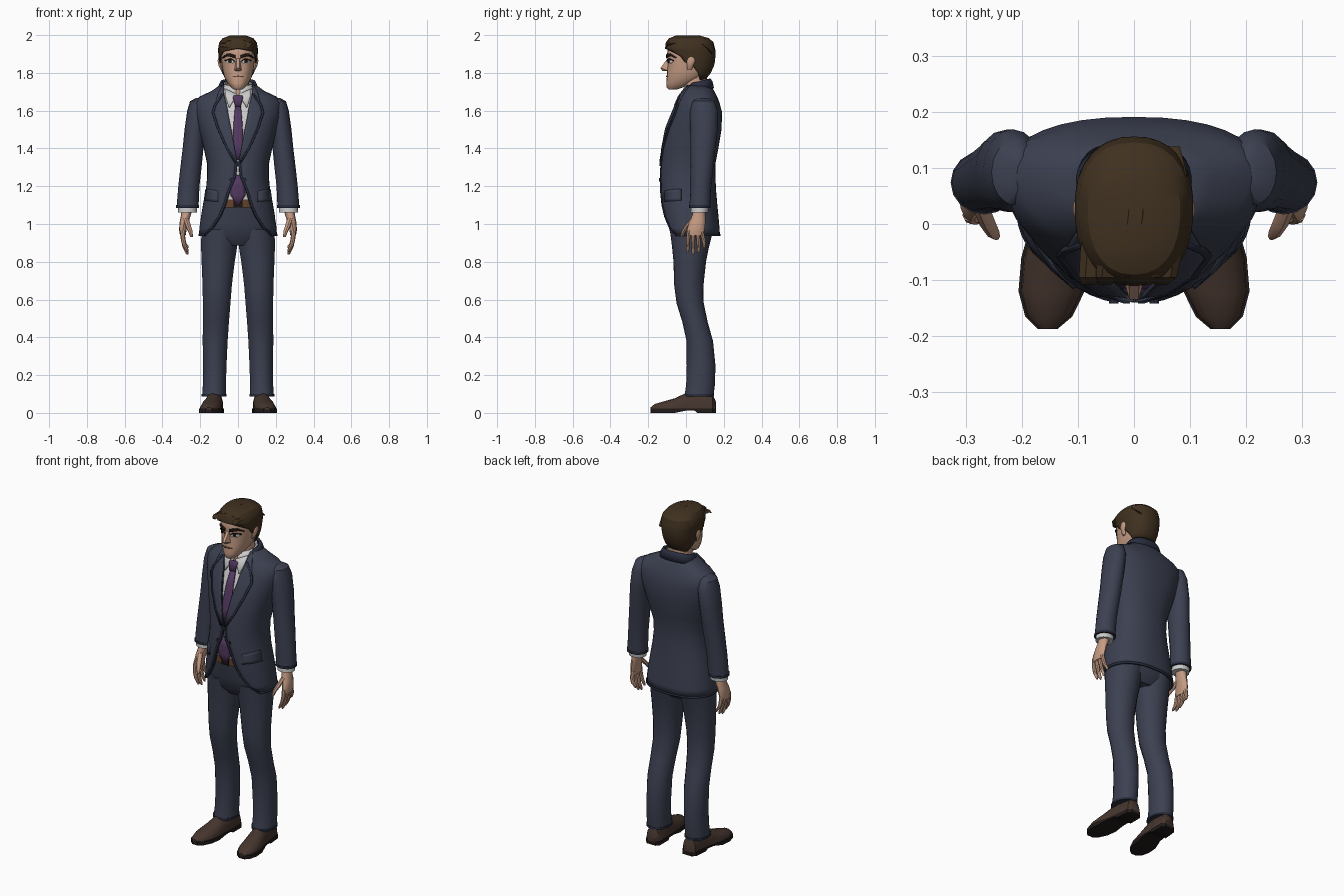
import bpy, bmesh
from math import sin, cos, pi, asin, sqrt

def mat(name, *c):
    m = bpy.data.materials.new(name)
    m.diffuse_color = (*c, 1)
    return m

NAVY = mat("navy cloth", .045, .052, .082)
TRIM = mat("dark trim", .022, .027, .048)
SHIRT = mat("shirt cloth", .58, .58, .6)
TIE = mat("tie cloth", .085, .04, .115)
SKIN = mat("skin", .56, .33, .23)
HAIR = mat("hair", .05, .03, .014)
BROW = mat("brow", .015, .01, .007)
LEATHER = mat("leather", .06, .036, .027)
SOLE = mat("sole", .015, .011, .01)
BELT = mat("belt", .13, .06, .025)
LIP = mat("lip", .2, .08, .06)
SIDES = ((1, "left"), (-1, "right"))

def build(name, verts, faces, m, solid=0, angle=40):
    me = bpy.data.meshes.new(name)
    me.from_pydata(verts, [], faces)
    bm = bmesh.new()
    bm.from_mesh(me)
    bmesh.ops.remove_doubles(bm, verts=bm.verts, dist=.0003)
    bmesh.ops.recalc_face_normals(bm, faces=bm.faces)
    bm.to_mesh(me)
    bm.free()
    me.materials.append(m)
    ob = bpy.data.objects.new(name, me)
    bpy.context.collection.objects.link(ob)
    if solid:
        mod = ob.modifiers.new("thickness", 'SOLIDIFY')
        mod.thickness, mod.offset = solid, 0
    bpy.ops.object.select_all(action='DESELECT')
    ob.select_set(True)
    bpy.context.view_layer.objects.active = ob
    bpy.ops.object.shade_smooth_by_angle(angle=angle * pi / 180)
    return ob

def loft(name, rings, m, closed=True, caps=(True, True), solid=0, side=1, angle=40):
    n = len(rings[0])
    verts = [(side * x, y, z) for r in rings for x, y, z in r]
    faces = [(i*n+j, i*n+(j+1) % n, (i+1)*n+(j+1) % n, (i+1)*n+j)
             for i in range(len(rings)-1) for j in range(n if closed else n-1)]
    if caps[0]:
        faces.append(tuple(range(n)))
    if caps[1]:
        faces.append(tuple(range(len(verts)-n, len(verts))))
    return build(name, verts, faces, m, solid, angle)

# Horizontal ring: half width, front y, back y, y of widest point; t0 leaves a front opening
def oval(z, hw, yf, yb, ym, t0=None, n=24, p=2.3, tilt=0, cx=0):
    pts = []
    for i in range(n):
        t = 2*pi*i/n if t0 is None else t0 + (2*pi - 2*t0)*i/(n-1)
        s, c = sin(t), cos(t)
        x = hw * abs(s)**(2/p) * (1 if s > 0 else -1)
        y = ym - (ym-yf)*c**(2/p) if c > 0 else ym + (yb-ym)*(-c)**(2/p)
        pts.append((cx + x, y, z + tilt*(y-ym)))
    return pts

def disc(z, cx, cy, rx, ry, n=14):
    return oval(z, rx, cy-ry, cy+ry, cy, n=n, p=2, cx=cx)

# Front y of a lofted table at (x, z)
def surf_y(table, x, z, p=2.3):
    rows = sorted(table)
    z = min(max(z, rows[0][0]), rows[-1][0])
    for a, b in zip(rows, rows[1:]):
        if z <= b[0]:
            k = (z-a[0])/(b[0]-a[0])
            hw, yf, _, ym = [a[i]+(b[i]-a[i])*k for i in range(1, 5)]
            u = min(.97, abs(x)/hw)**(p/2)
            return ym - (ym-yf)*sqrt(1-u*u)**(2/p)

# Strip between two rails of (x, z) points, laid on a lofted front
def patch(name, table, pairs, m, off=.006, solid=.006, side=1, cols=5):
    rings = []
    for (xa, za), (xb, zb) in pairs:
        row = []
        for j in range(cols):
            x, z = xa+(xb-xa)*j/(cols-1), za+(zb-za)*j/(cols-1)
            row.append((x, surf_y(table, x, z)-off, z+off*.4))
        rings.append(row)
    return loft(name, rings, m, False, (False, False), solid, side)

# Jacket: z, half width, front, back, widest y, opening half width
JACKET = [
    (1.735, .088, .0, .125, .065, .075), (1.70, .135, -.02, .145, .075, .078),
    (1.67, .20, -.03, .16, .085, .07), (1.64, .228, -.043, .172, .09, .062),
    (1.59, .225, -.065, .185, .085, .054), (1.5, .20, -.10, .182, .07, .037),
    (1.4, .175, -.118, .165, .05, .02), (1.32, .158, -.126, .15, .035, .003),
    (1.25, .157, -.13, .15, .03, .01), (1.18, .165, -.132, .153, .03, .04),
    (1.1, .18, -.128, .16, .03, .065), (1.04, .19, -.12, .166, .03, .09),
    (.98, .198, -.11, .171, .03, .13), (.94, .202, -.102, .174, .03, .172)]
loft("jacket", [oval(*r[:5], asin((r[5]/r[1])**1.15), n=33) for r in JACKET],
     NAVY, False, (False, False), .012)
COLLAR = [(1.70, .105, -.02, .142, .07), (1.735, .094, .0, .134, .065), (1.752, .086, .005, .124, .065)]
loft("jacket_collar", [oval(*r, 1.05, tilt=.25) for r in COLLAR], TRIM, False, (False, False), .014)
hem = [oval(z, .204, -.104, .176, .03, asin(.85**1.15), n=33) for z in (.937, .947)]
loft("jacket_hem", hem, TRIM, False, (False, False), .012)

# Shirt body, collar and tie
loft("shirt", [oval(z, hw-.016, yf+.014, yb-.016, ym) for z, hw, yf, yb, ym, g in JACKET[:11]], SHIRT)
loft("shirt_collar", [oval(1.68, .086, -.038, .12, .06, .12, tilt=.25),
                      oval(1.715, .077, -.018, .118, .06, .1, tilt=.25),
                      oval(1.745, .07, -.005, .114, .06, .08, tilt=.25)],
     SHIRT, False, (False, False), .008)
for s, w in SIDES:
    patch("collar_point_" + w, JACKET, [((.004, 1.685), (.07, 1.715)), ((.022, 1.655), (.068, 1.68)),
                                        ((.045, 1.615), (.05, 1.62))], SHIRT, .004, .006, s)
def bar(w, z):
    return (-w, z), (w, z)
patch("tie_blade", JACKET, [bar(*q) for q in ((.014, 1.635), (.022, 1.55), (.03, 1.42), (.025, 1.34))], TIE, -.004, .01)
patch("tie_tip", JACKET, [bar(*q) for q in ((.02, 1.26), (.036, 1.2), (.04, 1.155), (.004, 1.1))], TIE, -.004, .01)
patch("tie_knot", JACKET, [bar(*q) for q in ((.022, 1.675), (.027, 1.665), (.014, 1.622))], TIE, .006, .016)

# Lapels, opening edges, pocket flaps, buttons
for s, w in SIDES:
    patch("lapel_" + w, JACKET, [((.074, 1.73), (.084, 1.73)), ((.074, 1.68), (.105, 1.685)),
          ((.056, 1.61), (.122, 1.62)), ((.05, 1.57), (.132, 1.585)), ((.036, 1.5), (.105, 1.5)),
          ((.018, 1.4), (.06, 1.4)), ((.002, 1.32), (.014, 1.32))], NAVY, .009, .008, s)
    edge = [(.08, 1.685), (.124, 1.622), (.134, 1.585), (.107, 1.5), (.062, 1.4), (.015, 1.32)]
    patch("lapel_edge_" + w, JACKET, [((x-.008, z), (x+.004, z)) for x, z in edge], TRIM, .012, .008, s)
    patch("front_edge_" + w, JACKET, [((r[5], r[0]), (r[5]+.012, r[0])) for r in JACKET[4:]], TRIM, .004, .01, s)
    patch("pocket_flap_" + w, JACKET, [((.105, 1.172), (.105, 1.115)), ((.14, 1.18), (.145, 1.118)),
                                       ((.168, 1.183), (.177, 1.122))], NAVY, .007, .01, s)
for i, (x, z) in enumerate(((.004, 1.315), (.036, 1.235), (-.036, 1.235))):
    bpy.ops.mesh.primitive_cylinder_add(vertices=10, radius=.009, depth=.012, rotation=(pi/2, 0, 0),
                                        location=(x, surf_y(JACKET, x, z)-.008, z))
    bpy.context.object.name = f"button_{i+1}"
    bpy.context.object.data.materials.append(TRIM)

# Trousers and belt
loft("trouser_seat", [oval(1.12, .15, -.113, .135, .03), oval(1.0, .182, -.095, .15, .03),
                      oval(.93, .188, -.078, .135, .03), oval(.885, .1, -.045, .1, .03)], NAVY)
loft("belt", [oval(1.088, .16, -.118, .14, .03), oval(1.13, .156, -.12, .14, .03)], BELT)
bpy.ops.mesh.primitive_cube_add(size=1, location=(0, -.12, 1.108))
bpy.context.object.name = "buckle"
bpy.context.object.scale = (.045, .01, .036)
bpy.context.object.data.materials.append(BROW)
LEG = [(.97, .095, .03, .1, .115), (.88, .1, .024, .097, .098), (.8, .105, .02, .089, .086),
       (.68, .11, .015, .079, .078), (.58, .113, .022, .074, .072), (.48, .117, .048, .07, .067),
       (.38, .121, .073, .067, .07), (.25, .123, .08, .063, .076), (.15, .125, .077, .062, .076),
       (.09, .126, .069, .064, .077)]
# Shoe: y, centre x, half width, top z
SHOE = [(.158, .118, .025, .06), (.14, .12, .042, .1), (.06, .124, .046, .12), (0, .13, .05, .105),
        (-.06, .14, .057, .077), (-.12, .147, .055, .06), (-.165, .152, .038, .047), (-.187, .154, .014, .03)]
SLEEVE = [(1.668, .205, .09, .015, .03), (1.65, .212, .092, .042, .058), (1.6, .216, .095, .053, .074),
          (1.5, .229, .095, .054, .073), (1.4, .238, .09, .055, .066), (1.3, .249, .084, .056, .061),
          (1.2, .26, .078, .056, .056), (1.09, .267, .074, .058, .055)]
PALM = [(1.09, .268, .07, .03, .034), (1.05, .275, .068, .026, .034), (1.01, .285, .06, .024, .043),
        (.97, .292, .052, .02, .047), (.94, .292, .048, .015, .044)]
for s, w in SIDES:
    loft("trouser_leg_" + w, [disc(*r, n=18) for r in LEG], NAVY, side=s)
    loft("trouser_cuff_" + w, [disc(z, .126, .069, .067, .08, 18) for z in (.087, .1)], TRIM, side=s)
    loft("shoe_" + w, [[(cx+hw*cos(pi*j/10), y, .018+(zt-.018)*sin(pi*j/10)**.8 if 0 < j < 10 else .018)
                        for j in range(11)] for y, cx, hw, zt in SHOE], LEATHER, side=s)
    loft("sole_" + w, [[(cx+k*(hw+.004), y, z) for k, z in
                        ((-1, .022), (1, .022), (1, .012 if -.02 < y < .05 else 0), (-1, .012 if -.02 < y < .05 else 0))]
                       for y, cx, hw, zt in SHOE[:3] + [(.045, .126, .046, 0)] + SHOE[3:]], SOLE, side=s)
    # Arms and hands
    loft("sleeve_" + w, [disc(*r, n=16) for r in SLEEVE], NAVY, side=s)
    loft("sleeve_edge_" + w, [disc(z, .267, .074, .06, .057, 16) for z in (1.086, 1.1)], TRIM, side=s)
    loft("shirt_cuff_" + w, [disc(1.1, .267, .074, .05, .048, 16), disc(1.062, .268, .071, .05, .046, 16)], SHIRT, side=s)
    loft("palm_" + w, [disc(*r, n=12) for r in PALM], SKIN, side=s)
    for i, tip in enumerate((.852, .838, .848, .872)):
        y, d = .016 + .022*i, .005*(i-1)
        loft(f"finger_{i+1}_{w}", [disc(.965, .293, y, .013, .012, 8), disc(.92, .291, y+d, .012, .011, 8),
             disc((tip+.92)/2, .283, y+d*1.4, .011, .01, 8), disc(tip+.01, .27, y+d*1.4, .009, .008, 8),
             disc(tip, .267, y+d*1.4, .004, .004, 8)], SKIN, side=s)
    loft("thumb_" + w, [disc(1.03, .277, .04, .015, .018, 8), disc(.99, .264, .008, .015, .016, 8),
                        disc(.96, .252, -.014, .012, .012, 8), disc(.932, .246, -.022, .007, .007, 8)], SKIN, side=s)

# Head and neck
HEAD = [(1.712, .022, -.092, -.05, -.065), (1.722, .036, -.102, -.02, -.05), (1.745, .055, -.104, .03, -.02),
        (1.775, .072, -.102, .09, .0), (1.81, .081, -.1, .115, .015), (1.86, .088, -.097, .135, .02),
        (1.9, .091, -.101, .137, .02), (1.94, .086, -.093, .13, .02), (1.975, .055, -.055, .09, .02)]
loft("head", [oval(*r) for r in HEAD], SKIN)
loft("neck", [oval(1.66, .07, -.02, .115, .05), oval(1.72, .06, -.012, .11, .05), oval(1.8, .06, -.01, .11, .05)], SKIN)
build("nose", [(-.009, -.095, 1.88), (.009, -.095, 1.88), (.008, -.135, 1.826), (-.008, -.135, 1.826),
               (.02, -.094, 1.812), (-.02, -.094, 1.812), (0, -.126, 1.811), (0, -.09, 1.808)],
      [(0, 1, 2, 3), (1, 4, 2), (0, 3, 5), (2, 4, 6), (3, 6, 5), (2, 6, 3), (4, 7, 6), (7, 5, 6)], SKIN)
patch("mouth", HEAD, [((x, 1.777+abs(x)*.08), (x, 1.784-abs(x)*.03)) for x in (-.03, -.015, 0, .015, .03)], LIP, .002, .006)
for s, w in SIDES:
    patch("eye_white_" + w, HEAD, [((.02, 1.855), (.02, 1.858)), ((.032, 1.849), (.032, 1.869)),
          ((.05, 1.849), (.05, 1.87)), ((.064, 1.858), (.064, 1.862))], SHIRT, .001, .004, s)
    patch("iris_" + w, HEAD, [((.034, 1.854), (.034, 1.866)), ((.041, 1.85), (.041, 1.869)),
                              ((.048, 1.854), (.048, 1.866))], BROW, .003, .004, s)
    patch("eyelid_" + w, HEAD, [((.017, 1.858), (.018, 1.861)), ((.032, 1.867), (.032, 1.873)),
          ((.05, 1.868), (.05, 1.874)), ((.068, 1.86), (.07, 1.865))], BROW, .004, .005, s)
    patch("brow_" + w, HEAD, [((.014, 1.876), (.014, 1.891)), ((.035, 1.883), (.035, 1.899)),
          ((.058, 1.888), (.056, 1.902)), ((.078, 1.876), (.078, 1.882))], BROW, .004, .008, s)
    loft("ear_" + w, [disc(1.815, .085, .018, .006, .01, 10), disc(1.835, .092, .022, .01, .017, 10),
                      disc(1.865, .097, .027, .012, .024, 10), disc(1.885, .095, .028, .008, .018, 10)], SKIN, side=s)

# Hair: cap with a face opening, then swept locks
CAP = [(1.765, .062, -.03, .098, .05, 2.0), (1.80, .082, -.05, .127, .04, 1.8), (1.835, .093, -.08, .143, .03, 1.62),
       (1.86, .096, -.09, .149, .03, 1.3), (1.89, .1, -.1, .152, .03, 1.15), (1.915, .102, -.106, .152, .03, .75),
       (1.928, .102, -.107, .15, .03, 0), (1.96, .096, -.103, .142, .03, 0), (1.98, .08, -.088, .12, .025, 0),
       (1.993, .045, -.055, .075, .015, 0)]
loft("hair_cap", [oval(*r, n=27) for r in CAP], HAIR, False, (False, True), .008, angle=30)
for i, x in enumerate((-.07, -.04, -.005, .03, .06)):
    drop = x*x*7
    path = [(x-.012, -.108, 1.935, .012), (x-.006, -.095, 1.968-drop*.6, .022), (x, -.05, 1.984-drop, .026),
            (x+.008, .02, 1.99-drop, .025), (x*.95+.015, .09, 1.975-drop, .022), (x*.8+.02, .138, 1.93-drop, .014)]
    loft(f"hair_lock_{i+1}", [[(px+r*cos(a*pi/3), py, pz+r*.42*sin(a*pi/3)) for a in range(6)]
                              for px, py, pz, r in path], HAIR, angle=30)
